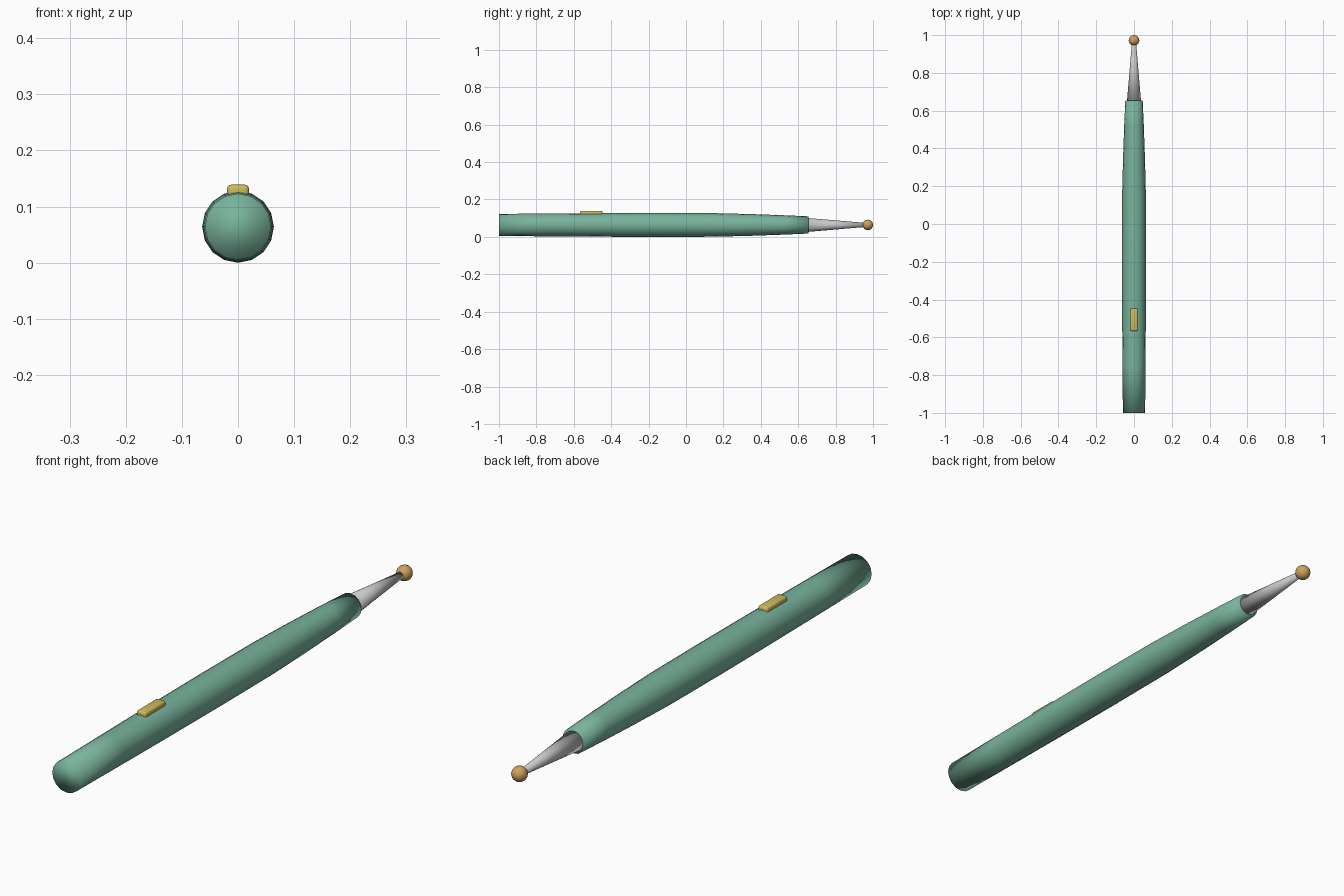
import bpy, bmesh, math
from mathutils import Matrix, Vector

cube = bpy.data.objects.get("Cube")
if cube:
    bpy.data.objects.remove(cube, do_unlink=True)

AXIS_Z = 0.064


def material(name, rgb):
    m = bpy.data.materials.new(name)
    m.use_nodes = True
    m.diffuse_color = (*rgb, 1)
    bsdf = next(n for n in m.node_tree.nodes if n.type == 'BSDF_PRINCIPLED')
    bsdf.inputs["Base Color"].default_value = (*rgb, 1)
    return m


def finish(bm, name, mat):
    bmesh.ops.recalc_face_normals(bm, faces=bm.faces)
    for f in bm.faces:
        f.smooth = True
    mesh = bpy.data.meshes.new(name)
    bm.to_mesh(mesh)
    bm.free()
    mesh.materials.append(mat)
    obj = bpy.data.objects.new(name, mesh)
    bpy.context.collection.objects.link(obj)
    return obj


def lathe(name, profile, sides, mat):
    """Closed solid of rings (y, radius) around the long axis."""
    bm = bmesh.new()
    rings = []
    for y, r in profile:
        angles = [2 * math.pi * i / sides for i in range(sides)]
        rings.append([bm.verts.new((r * math.cos(a), y, AXIS_Z + r * math.sin(a))) for a in angles])
    for a, b in zip(rings, rings[1:]):
        for i in range(sides):
            j = (i + 1) % sides
            bm.faces.new((a[i], a[j], b[j], b[i]))
    bm.faces.new(rings[0])
    bm.faces.new(rings[-1])
    return finish(bm, name, mat)


green = material("sage green", (0.19, 0.45, 0.33))
silver = material("silver", (0.58, 0.58, 0.59))
gold = material("amber", (0.62, 0.36, 0.11))
yellow = material("mustard yellow", (0.60, 0.50, 0.11))

# Barrel: slight swell in the middle, tapered toward the tip
lathe("barrel", [(-1, 0.059), (-0.75, 0.061), (-0.45, 0.063), (-0.15, 0.064),
                 (0.15, 0.063), (0.35, 0.058), (0.52, 0.052), (0.655, 0.046)], 16, green)

# Metal tip cone
lathe("tip_cone", [(0.64, 0.038), (0.96, 0.011)], 24, silver)

# Ball at the end of the tip
bm = bmesh.new()
place = Matrix.Translation((0, 0.972, AXIS_Z)) @ Matrix.Rotation(math.pi / 2, 4, 'X')
bmesh.ops.create_uvsphere(bm, u_segments=24, v_segments=16, radius=0.028, matrix=place)
finish(bm, "tip_ball", gold)

# Push button on top of the barrel
bm = bmesh.new()
bmesh.ops.create_cube(bm, size=1, matrix=Matrix.Translation((0, -0.507, 0.1265))
                      @ Matrix.Diagonal((0.039, 0.12, 0.025, 1)))
button = finish(bm, "button", yellow)
bevel = button.modifiers.new("rounded_edges", 'BEVEL')
bevel.width = 0.007
bevel.segments = 3
